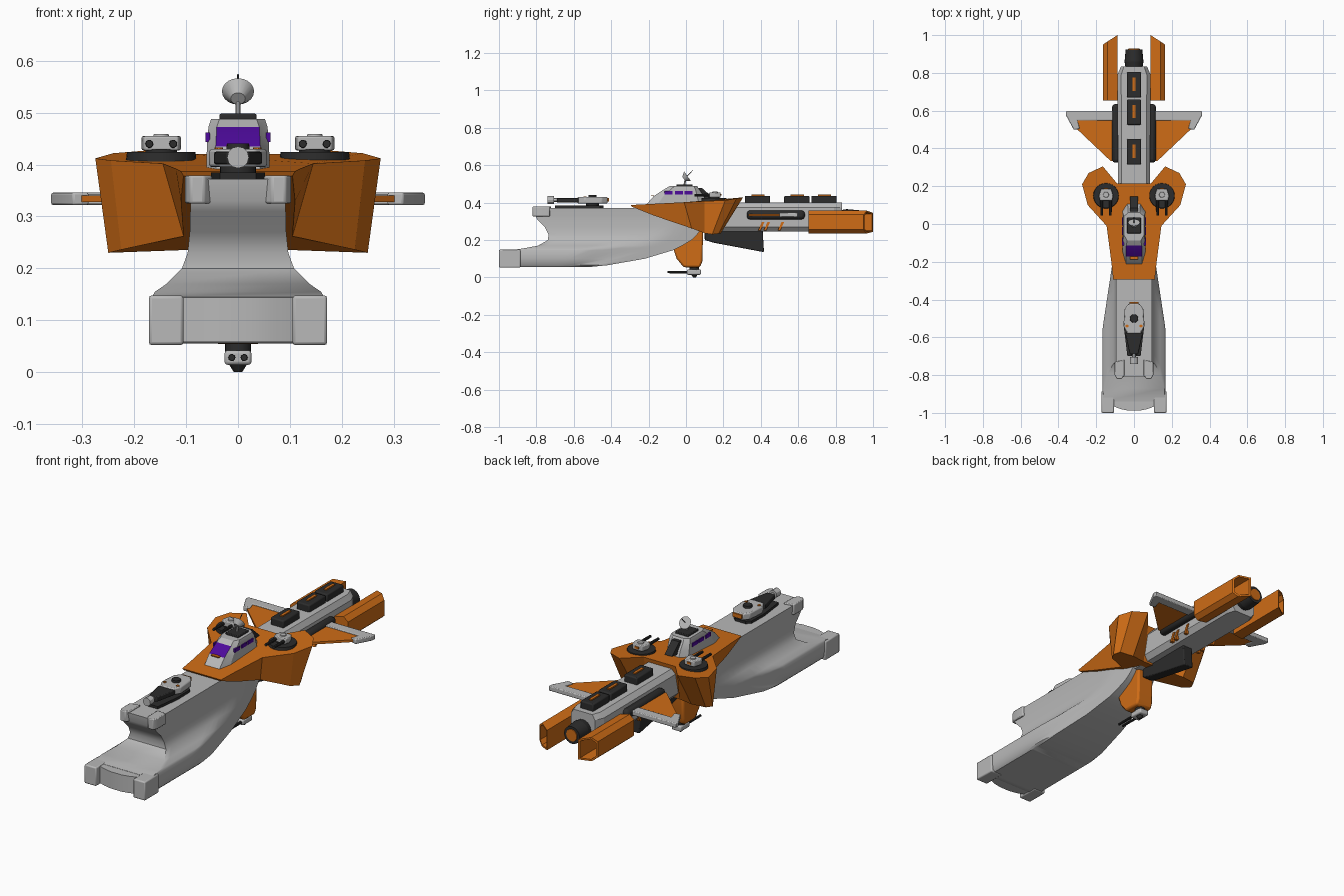
import bpy, bmesh, math
from mathutils import Vector

if "Cube" in bpy.data.objects:
    bpy.data.objects.remove(bpy.data.objects["Cube"])


def material(name, rgb):
    m = bpy.data.materials.new(name)
    m.diffuse_color = (*rgb, 1)
    m.use_nodes = True
    m.node_tree.nodes["Principled BSDF"].inputs["Base Color"].default_value = m.diffuse_color
    return m


GREY = material("light grey", (0.48, 0.48, 0.48))
ORANGE = material("orange", (0.62, 0.15, 0.008))
DARK = material("charcoal", (0.025, 0.025, 0.025))
PURPLE = material("purple glass", (0.075, 0.003, 0.33))


def finish(name, bm, mat, mirror=False, bevel=0, smooth=30):
    bmesh.ops.recalc_face_normals(bm, faces=bm.faces)
    for f in bm.faces:
        f.smooth = smooth > 0
    me = bpy.data.meshes.new(name)
    bm.to_mesh(me)
    bm.free()
    me.materials.append(mat)
    if smooth:
        me.set_sharp_from_angle(angle=math.radians(smooth))
    ob = bpy.data.objects.new(name, me)
    bpy.context.collection.objects.link(ob)
    if bevel:
        b = ob.modifiers.new("bevel", 'BEVEL')
        b.width, b.segments, b.limit_method = bevel, 2, 'ANGLE'
    if mirror:
        ob.modifiers.new("mirror", 'MIRROR').use_mirror_merge = False
    return ob


def loft(name, rings, mat, **kw):
    """Skin a list of closed rings and cap both ends."""
    bm = bmesh.new()
    vs = [[bm.verts.new(p) for p in r] for r in rings]
    n = len(rings[0])
    for a, b in zip(vs, vs[1:]):
        for i in range(n):
            j = (i + 1) % n
            bm.faces.new((a[i], a[j], b[j], b[i]))
    bm.faces.new(vs[0])
    bm.faces.new(vs[-1])
    return finish(name, bm, mat, **kw)


def prism(name, pts, axis, lo, hi, mat, **kw):
    """Extrude a 2D outline along an axis."""
    def at(p, d):
        return (d, p[0], p[1]) if axis == 'x' else (p[0], p[1], d)
    return loft(name, [[at(p, lo) for p in pts], [at(p, hi) for p in pts]], mat, **kw)


def box(name, x, y, z, mat, **kw):
    return prism(name, [(x[0], y[0]), (x[1], y[0]), (x[1], y[1]), (x[0], y[1])], 'z', z[0], z[1], mat, **kw)


def tube(name, a, b, r1, r2, mat, sides=20, **kw):
    """Cylinder or cone from a to b."""
    a, b = Vector(a), Vector(b)
    q = (b - a).to_track_quat('Z', 'Y')
    def ring(c, r):
        return [c + q @ Vector((r * math.cos(t), r * math.sin(t), 0))
                for t in (2 * math.pi * i / sides for i in range(sides))]
    return loft(name, [ring(a, r1), ring(b, r2)], mat, **kw)


def sym(half):
    """Complete an outline given on the +x side."""
    return list(half) + [(-p[0], *p[1:]) for p in reversed(half)]


# Main hull: horizontal layers of (z, front y, rear y, half width)
layers = [(.055, -.93, -.52, .150), (.065, -.95, -.42, .160), (.10, -.95, -.22, .166),
          (.145, -.94, -.07, .166), (.155, -.87, -.05, .160), (.17, -.79, -.02, .138),
          (.20, -.738, .03, .108), (.23, -.735, .06, .097), (.27, -.755, .09, .093),
          (.31, -.795, .10, .092), (.33, -.805, .10, .092), (.372, -.81, .10, .095)]
rings = []
for z, yf, yr, w in layers:
    half = []
    for i in range(19):
        y = yf + (yr - yf) * i / 18
        taper = 1 - .3 * max(0, y + .55) / .33
        half.append((min(w, .166 * taper), y, z))
    rings.append(sym(half))
loft("main_hull", rings, GREY, smooth=40)
# Bow: corner blocks and curved plate between them
box("bow_block", (.105, .172), (-1, -.885), (.052, .148), GREY, mirror=True, bevel=.006)
prism("bow_plate", sym([(.11, -.9), (.11, -.965), (.07, -.98), (.03, -.988)]), 'z', .058, .144, GREY)
prism("deck_block", [(.05, -.80), (.065, -.82), (.092, -.82), (.102, -.80), (.102, -.73), (.05, -.72)],
      'z', .325, .379, GREY, mirror=True, bevel=.004)

# Orange collar with two lobes
top = [(.11, -.295, .387), (.12, -.2, .392), (.145, -.01, .402), (.245, .10, .408),
       (.275, .21, .412), (.24, .27, .422), (.165, .305, .428), (.09, .215, .42)]
low = [(.105, -.29, .378), (.11, -.17, .33), (.105, .03, .262), (.225, .10, .236),
       (.25, .14, .23), (.235, .175, .234), (.16, .185, .234), (.085, .175, .236)]
loft("collar", [sym(low), sym(top)], ORANGE, smooth=12)

# Bridge tower
def bridge_ring(z, wf, yf, w, y1, y2, wb, yb):
    return sym([(wf, yf, z), (w, y1, z), (w, y2, z), (wb, yb, z)])
bridge = loft("bridge", [
    bridge_ring(.39, .042, -.212, .061, -.15, .07, .035, .115),
    bridge_ring(.435, .043, -.172, .060, -.12, .06, .033, .095),
    bridge_ring(.472, .041, -.115, .057, -.08, .05, .032, .07),
    bridge_ring(.488, .036, -.088, .052, -.06, .042, .030, .06)], GREY, smooth=20)
bridge.data.materials.append(PURPLE)
for p in bridge.data.polygons:
    if p.normal.y < -.3 and abs(p.normal.x) < .1 and .436 < p.center.z < .471:
        p.material_index = 1
for i, y in enumerate((-.115, -.058, -.008)):
    box(f"side_window_{i}", (.054, .0625), (y, y + .043), (.444, .462), PURPLE, mirror=True)
box("brow_trim", (-.022, .022), (-.188, -.172), (.434, .439), ORANGE)
box("bridge_cap", (-.036, .036), (-.05, .035), (.486, .498), DARK, bevel=.003)
prism("bridge_rear_duct", [(.055, .478), (.085, .478), (.145, .425), (.06, .41)], 'x', -.021, .021, DARK)
tube("dish_mast", (0, -.01, .49), (0, 0, .535), .005, .005, GREY, sides=10)
tube("dish_bowl", (0, -.012, .527), (0, .008, .541), .014, .031, GREY)
tube("dish_feed", (0, 0, .535), (0, .036, .573), .002, .002, DARK, sides=6)

# Twin-gun turrets on the lobes
tube("turret_ring", (.148, .15, .40), (.148, .15, .424), .069, .066, DARK, sides=24, mirror=True)
prism("turret_body", [(.115, .125), (.181, .125), (.186, .15), (.175, .185), (.12, .185), (.11, .15)],
      'z', .427, .455, GREY, mirror=True, bevel=.004)
tube("turret_neck", (.148, .15, .42), (.148, .15, .43), .03, .03, DARK, mirror=True)
tube("turret_hatch", (.148, .155, .452), (.148, .155, .459), .016, .014, GREY, sides=12, mirror=True)
box("turret_trim", (.138, .158), (.176, .19), (.437, .447), ORANGE, mirror=True)
for i, x in enumerate((.125, .171)):
    tube(f"turret_gun_{i}", (x, .13, .44), (x, .045, .44), .008, .007, DARK, sides=10, mirror=True)

# Large foredeck gun
prism("deck_gun_base", sym([(.035, -.70), (.052, -.56), (.05, -.46), (.03, -.44)]), 'z', .37, .385, DARK)
tube("deck_gun_neck", (0, -.5, .38), (0, -.5, .40), .035, .035, DARK)
prism("deck_gun_body", sym([(.035, -.58), (.056, -.54), (.05, -.45), (.027, -.42)]), 'z', .395, .43, GREY, bevel=.006)
tube("deck_gun_hatch", (0, -.5, .425), (0, -.5, .441), .023, .021, DARK, sides=16)
box("deck_gun_stripe", (-.025, .025), (-.427, -.413), (.405, .425), ORANGE)
tube("deck_gun_lamp", (.037, -.54, .425), (.037, -.54, .433), .008, .008, ORANGE, sides=10, mirror=True)
prism("deck_gun_sleeve", sym([(.022, -.69), (.047, -.575)]), 'z', .40, .425, DARK, bevel=.004)
tube("deck_gun_barrel", (0, -.68, .414), (0, -.73, .414), .010, .010, GREY, sides=12)
tube("deck_gun_muzzle", (0, -.705, .414), (0, -.74, .414), .021, .021, GREY, sides=12)

# Rear spine with chamfered section
def spine_ring(y, s):
    return [(x * s, y, z) for x, z in sym([(.065, .245), (.088, .27), (.088, .375), (.068, .40)])]
loft("spine", [spine_ring(.08, .95), spine_ring(.79, 1), spine_ring(.835, .78)], GREY, smooth=20)
for i, y in enumerate((.315, .525, .67)):
    box(f"roof_pack_{i}", (-.037, .037), (y, y + .135), (.39, .436), DARK, bevel=.006)
    box(f"roof_pack_light_{i}", (-.007, .007), (y + .035, y + .105), (.43, .442), ORANGE)
box("side_pod", (.06, .116), (.325, .635), (.31, .358), DARK, mirror=True, bevel=.016)
for i, y in enumerate((.385, .415, .49)):
    prism(f"side_stripe_{i}", [(y, .25), (y + .014, .25), (y + .034, .295), (y + .02, .295)],
          'x', .075, .092, ORANGE, mirror=True)

# Wings: orange panel and grey spar with hooked tip
prism("wing_panel", [(.09, .56), (.09, .33), (.125, .335), (.31, .51), (.31, .56)], 'z', .328, .340, ORANGE, mirror=True)
prism("wing_spar", [(.10, .548), (.30, .548), (.287, .505), (.318, .498), (.36, .575), (.36, .598), (.10, .598)],
      'z', .322, .346, GREY, mirror=True, bevel=.004)

# Engine shells, open at the back
sec = [(.088, .345), (.14, .357), (.165, .335), (.165, .255), (.142, .235), (.088, .243)]
inner = [(.127 + (x - .127) * .8, .296 + (z - .296) * .85) for x, z in sec]
def slant(x):
    return 1.0 - (x - .088) * .65
loft("engine_shell", [[(x, .655, z) for x, z in sec], [(x, slant(x), z) for x, z in sec],
                      [(x, slant(x), z) for x, z in inner], [(x, .80, z) for x, z in inner]],
     ORANGE, mirror=True, smooth=20)

# Central thruster
tube("thruster", (0, .81, .315), (0, .86, .315), .042, .05, DARK)
tube("thruster_nozzle", (0, .86, .315), (0, .925, .315), .05, .044, DARK)
tube("thruster_core", (0, .92, .315), (0, .928, .315), .032, .03, ORANGE)

# Belly fin, belly pod and lower gun
prism("belly_fin", [(.10, .25), (.41, .25), (.417, .135), (.15, .185), (.10, .20)], 'x', -.028, .028, DARK, bevel=.005)
prism("belly_pod", [(-.07, .16), (-.05, .10), (-.012, .054), (.075, .054), (.087, .085), (.092, .26), (0, .26)],
      'x', -.047, .047, ORANGE, bevel=.01)
tube("belly_gun_ring", (0, .045, .056), (0, .045, .04), .025, .025, DARK)
box("belly_gun_body", (-.026, .026), (.005, .08), (.014, .042), GREY, bevel=.006)
tube("belly_gun_ball", (0, .045, .016), (0, .045, 0), .018, .008, DARK, sides=14)
for i in range(1):
    tube("belly_gun_barrel", (.012, .01, .028), (.012, -.10, .028), .007, .006, DARK, sides=10, mirror=True)
